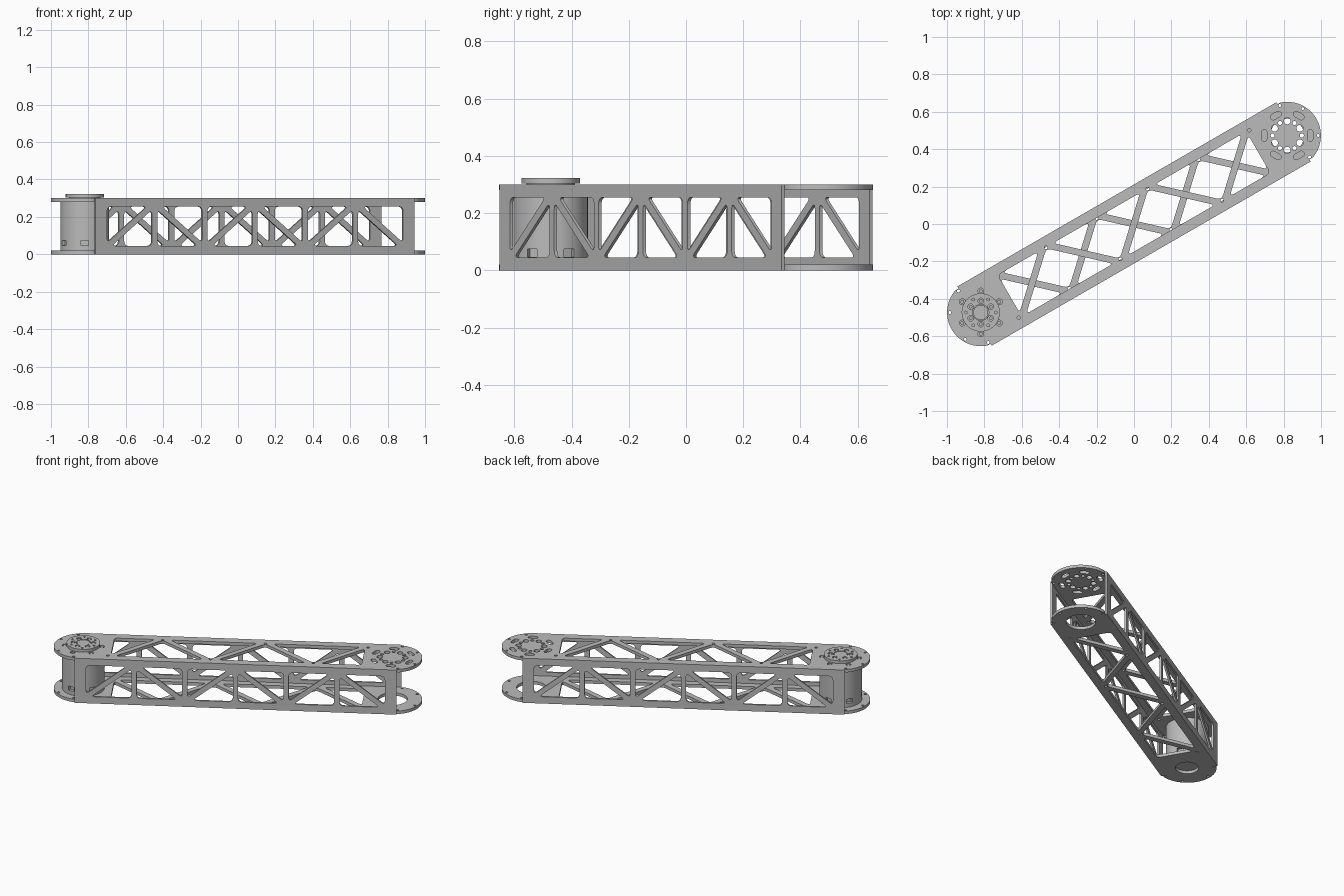
import bpy, bmesh
from math import sin, cos, pi, radians
from mathutils import Matrix, Vector

if "Cube" in bpy.data.objects:
    bpy.data.objects.remove(bpy.data.objects["Cube"])

# Main dimensions (the arm is built along x, then turned)
TURN = Matrix.Rotation(radians(30), 4, 'Z')
END = 0.946        # distance of the joint centres from the middle
R = 0.18           # radius of the rounded ends
HEIGHT = 0.3
SHEET = 0.02       # top and bottom sheet thickness
OUT, INN = 0.183, 0.171   # outer and inner faces of the side walls
parts = []

metal = bpy.data.materials.new("light_grey_metal")
metal.use_nodes = True
GREY = (0.5, 0.5, 0.5, 1)
metal.diffuse_color = GREY
metal.node_tree.nodes["Principled BSDF"].inputs["Base Color"].default_value = GREY


def add_mesh(name, bm, matrix):
    bm.transform(TURN @ matrix)
    bmesh.ops.remove_doubles(bm, verts=bm.verts, dist=1e-5)
    bmesh.ops.recalc_face_normals(bm, faces=bm.faces)
    mesh = bpy.data.meshes.new(name)
    bm.to_mesh(mesh)
    bm.free()
    mesh.materials.append(metal)
    obj = bpy.data.objects.new(name, mesh)
    bpy.context.collection.objects.link(obj)
    parts.append(obj)
    return obj


def plate(name, loops, thick, matrix):
    """Flat sheet: first loop is the outline, the others are holes."""
    curve = bpy.data.curves.new(name, 'CURVE')
    curve.dimensions = '2D'
    curve.fill_mode = 'BOTH'
    curve.extrude = thick / 2
    for loop in loops:
        spline = curve.splines.new('POLY')
        spline.points.add(len(loop) - 1)
        for point, p in zip(spline.points, loop):
            point.co = (p[0], p[1], 0, 1)
        spline.use_cyclic_u = True
    temp = bpy.data.objects.new(name + "_curve", curve)
    bpy.context.collection.objects.link(temp)
    graph = bpy.context.evaluated_depsgraph_get()
    mesh = bpy.data.meshes.new_from_object(temp.evaluated_get(graph))
    bm = bmesh.new()
    bm.from_mesh(mesh)
    bpy.data.objects.remove(temp)
    bpy.data.meshes.remove(mesh)
    return add_mesh(name, bm, matrix)


def cylinder(name, r, z0, z1, x=-END, y=0, n=64):
    bm = bmesh.new()
    bmesh.ops.create_cone(bm, cap_ends=True, segments=n, radius1=r, radius2=r, depth=z1 - z0)
    return add_mesh(name, bm, Matrix.Translation((x, y, (z0 + z1) / 2)))


def circle(x, y, r, n=16):
    return [(x + r * cos(2 * pi * i / n), y + r * sin(2 * pi * i / n)) for i in range(n)]


def ring(x, dist, r, angles, n=16):
    return [circle(x + dist * cos(radians(a)), dist * sin(radians(a)), r, n) for a in angles]


def slot(x, dist, angle, half, r):
    """Rounded slot lying across the radius at the given angle."""
    m = Matrix.Rotation(radians(angle), 2)
    pts = []
    for side in (1, -1):
        for i in range(9):
            a = pi * i / 8 + (0 if side > 0 else pi)
            p = m @ Vector((dist + r * cos(a), side * half + r * sin(a)))
            pts.append((x + p.x, p.y))
    return pts


def window(a, b, c, inset, fillet):
    """Triangle between strut centre lines, inset and with rounded corners."""
    tri = [Vector(p) for p in (a, b, c)]
    lens = [(tri[(i + 1) % 3] - tri[(i + 2) % 3]).length for i in range(3)]
    centre = sum((p * l for p, l in zip(tri, lens)), Vector((0, 0))) / sum(lens)
    e, f = tri[1] - tri[0], tri[2] - tri[0]
    inner = abs(e.x * f.y - e.y * f.x) / sum(lens)
    tri = [centre + (p - centre) * (1 - inset / inner) for p in tri]
    pts = []
    for i, p in enumerate(tri):
        s = p + (tri[i - 1] - p).normalized() * fillet
        t = p + (tri[(i + 1) % 3] - p).normalized() * fillet
        for k in range(6):
            w = k / 5
            pts.append(s * (1 - w) ** 2 + p * 2 * w * (1 - w) + t * w ** 2)
    return pts


def rounded_outline():
    pts = []
    for sx in (1, -1):
        for i in range(49):
            a = pi * (i / 48 - 0.5)
            y = max(-INN, min(INN, R * sin(a)))
            pts.append((sx * (END + R * cos(a)), sx * y))
    return pts


def sheet_truss(flip):
    """Zigzag windows and node holes; flip mirrors the pattern across the arm."""
    nodes = [(-0.785 + 0.314 * k, flip * (0.146 if k % 2 else -0.146)) for k in range(6)]
    loops = [window(nodes[k], nodes[k + 1], nodes[k + 2], 0.018, 0.026) for k in range(4)]
    for end, nxt in ((nodes[0], nodes[1]), (nodes[5], nodes[4])):
        loops.append(window(end, nxt, (end[0], -end[1]), 0.018, 0.026))
    loops += [circle(x, y * 0.86, 0.009, 12) for x, y in nodes]
    return loops


# Top and bottom sheets
SIXTHS = range(0, 360, 60)
BETWEEN = range(30, 360, 60)
rim = ring(END, 0.166, 0.008, (-74, -30, 30, 74)) + ring(-END, 0.166, 0.008, (106, 150, 210, 254))
top_holes = [slot(END, 0.123, a, 0.016, 0.015) for a in BETWEEN]
top_holes += ring(END, 0.078, 0.018, SIXTHS) + ring(END, 0.078, 0.011, BETWEEN)
top_holes += ring(-END, 0.114, 0.016, SIXTHS)
plate("top_sheet", [rounded_outline()] + sheet_truss(1) + rim + top_holes, SHEET,
      Matrix.Translation((0, 0, HEIGHT - SHEET / 2)))
bottom_holes = [circle(END, 0, 0.09, 48), circle(-END, 0, 0.07, 40)]
plate("bottom_sheet", [rounded_outline()] + sheet_truss(-1) + rim + bottom_holes, SHEET,
      Matrix.Translation((0, 0, SHEET / 2)))

# Side walls: uprights at every node with a diagonal in each bay
LOW, HIGH, BAY, WALL_END = 0.029, 0.271, 0.31, 0.985
wall = [[(-WALL_END, 0), (WALL_END, 0), (WALL_END, HEIGHT), (-WALL_END, HEIGHT)]]
for k in range(-3, 3):
    foot, head = (k, k + 1) if k % 2 else (k + 1, k)
    foot, head = foot * BAY, head * BAY
    wall.append(window((foot, LOW), (head, HIGH), (head, LOW), 0.016, 0.027))
    wall.append(window((foot, LOW), (head, HIGH), (foot, HIGH), 0.016, 0.027))
for name, side in (("right_wall", -1), ("left_wall", 1)):
    plate(name, wall, OUT - INN,
          Matrix.Translation((0, side * (OUT + INN) / 2, 0)) @ Matrix.Rotation(pi / 2, 4, 'X'))

# Motor body with six connector slots cut around its foot
motor = cylinder("motor_body", 0.13, SHEET, HEIGHT - SHEET)
bm = bmesh.new()
for a in SIXTHS:
    m = Matrix.Rotation(radians(a), 4, 'Z') @ Matrix.Translation((0.13, 0, 0.06))
    bmesh.ops.create_cube(bm, size=1, matrix=m @ Matrix.Diagonal((0.04, 0.04, 0.028, 1)))
cutter = add_mesh("slot_cutter", bm, Matrix.Translation((-END, 0, 0)))
parts.remove(cutter)
cutter.hide_render = True
cut = motor.modifiers.new("slots", 'BOOLEAN')
cut.operation = 'DIFFERENCE'
cut.solver = 'EXACT'
cut.object = cutter
graph = bpy.context.evaluated_depsgraph_get()
cut_mesh = bpy.data.meshes.new_from_object(motor.evaluated_get(graph))
motor.modifiers.clear()
motor.data = cut_mesh
bpy.data.objects.remove(cutter)

# Output flange on top of the motor
cylinder("motor_neck", 0.085, HEIGHT - 0.001, 0.307)
flange = [circle(-END, 0, 0.102, 64), circle(-END, 0, 0.043, 40)]
flange += ring(-END, 0.062, 0.015, SIXTHS) + ring(-END, 0.08, 0.007, BETWEEN)
plate("output_flange", flange, 0.019, Matrix.Translation((0, 0, 0.3135)))
cylinder("flange_hub", 0.04, 0.305, 0.321)

# Screws sunk into the flange and into the sheet around it
for i, a in enumerate(SIXTHS):
    c, s = cos(radians(a)), sin(radians(a))
    cylinder(f"mounting_screw_{i + 1}", 0.01, 0.279, 0.298, -END + 0.114 * c, 0.114 * s, 16)
    cylinder(f"flange_screw_{i + 1}", 0.009, 0.306, 0.32, -END + 0.062 * c, 0.062 * s, 16)

# Smooth curved walls, keep edges crisp
bpy.ops.object.select_all(action='DESELECT')
for obj in parts:
    obj.select_set(True)
bpy.context.view_layer.objects.active = parts[0]
bpy.ops.object.shade_smooth_by_angle(angle=radians(30))
